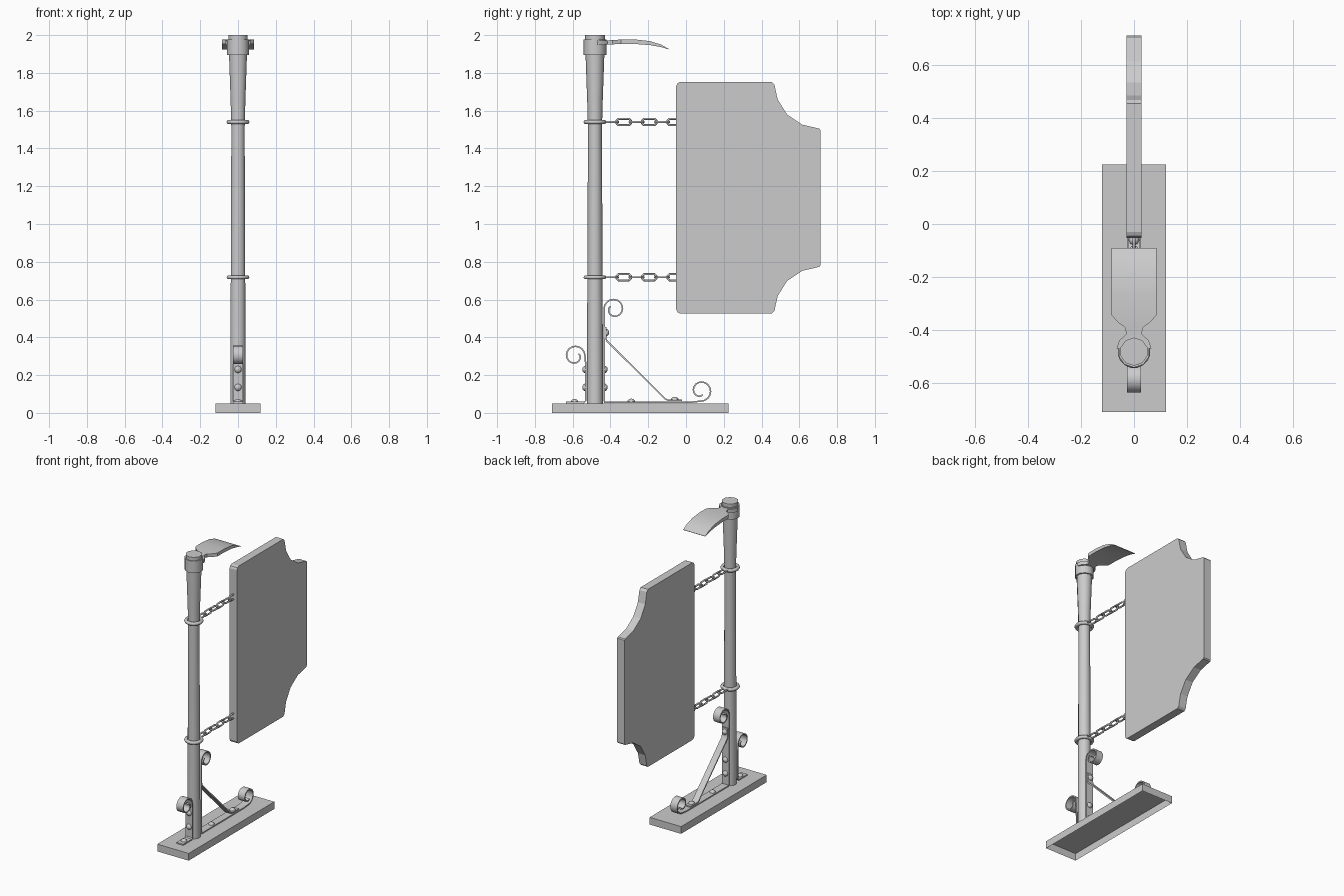
import bpy, bmesh
from math import sin, cos, pi, radians
from mathutils import Vector

if "Cube" in bpy.data.objects:
    bpy.data.objects.remove(bpy.data.objects["Cube"])

POLE_Y = -0.482


def make(name, verts, faces, smooth=None):
    me = bpy.data.meshes.new(name)
    me.from_pydata([tuple(v) for v in verts], [], faces)
    bm = bmesh.new()
    bm.from_mesh(me)
    bmesh.ops.recalc_face_normals(bm, faces=bm.faces)
    bm.to_mesh(me)
    bm.free()
    if smooth:
        me.shade_smooth()
        me.set_sharp_from_angle(angle=radians(smooth))
    ob = bpy.data.objects.new(name, me)
    bpy.context.collection.objects.link(ob)
    return ob


def lathe(name, profile, center, axis=(0, 0, 1), n=10, smooth=40):
    """Revolve (radius, height) points about an axis, closing both ends."""
    q = Vector((0, 0, 1)).rotation_difference(Vector(axis))
    verts = [Vector(center) + q @ Vector((r * cos(pi / 2 + 2 * pi * i / n), r * sin(pi / 2 + 2 * pi * i / n), h))
             for r, h in profile for i in range(n)]
    faces = [(k * n + i, k * n + (i + 1) % n, (k + 1) * n + (i + 1) % n, (k + 1) * n + i)
             for k in range(len(profile) - 1) for i in range(n)]
    last = (len(profile) - 1) * n
    faces += [list(range(n)), [last + i for i in range(n)]]
    return make(name, verts, faces, smooth)


def loop(name, center, R, half, r, vertical=False, segs=12, sides=6):
    """Round ring, or a chain link when half > 0 (straight part along y)."""
    verts, c = [], Vector(center)
    side = Vector((0, 0, 1)) if vertical else Vector((1, 0, 0))
    b = Vector((1, 0, 0)) if vertical else Vector((0, 0, 1))
    for i in range(segs):
        a = 2 * pi * (i + 0.5) / segs
        n = Vector((0, cos(a), 0)) + side * sin(a)
        p = c + n * R + Vector((0, half if cos(a) > 0 else -half, 0))
        for j in range(sides):
            t = 2 * pi * j / sides
            verts.append(p + (n * cos(t) + b * sin(t)) * r)
    faces = [(i * sides + j, i * sides + (j + 1) % sides,
              (i + 1) % segs * sides + (j + 1) % sides, (i + 1) % segs * sides + j)
             for i in range(segs) for j in range(sides)]
    return make(name, verts, faces, 65)


def extrude(name, outline, w, smooth=None):
    """Extrude a (y, z) outline to +-w in x."""
    n = len(outline)
    verts = [(x, y, z) for x in (-w, w) for y, z in outline]
    faces = [list(range(n)), [n + i for i in range(n)]]
    faces += [(i, (i + 1) % n, n + (i + 1) % n, n + i) for i in range(n)]
    return make(name, verts, faces, smooth)


def ribbon(name, path, w=0.026, t=0.008):
    """Flat iron strip following a (y, z) path."""
    pts = [Vector(p) for p in path]
    verts, m = [], len(pts)
    for i, p in enumerate(pts):
        d = (pts[min(i + 1, m - 1)] - pts[max(i - 1, 0)]).normalized()
        nrm = Vector((-d.y, d.x)) * t / 2
        for x, s in ((-w, 1), (w, 1), (w, -1), (-w, -1)):
            q = p + nrm * s
            verts.append((x, q.x, q.y))
    faces = [(k * 4 + i, k * 4 + (i + 1) % 4, k * 4 + 4 + (i + 1) % 4, k * 4 + 4 + i)
             for k in range(m - 1) for i in range(4)]
    faces += [(0, 1, 2, 3), tuple(4 * m - 4 + i for i in range(4))]
    return make(name, verts, faces, 40)


def curl(cy, cz, start, sweep, r0=0.05, r1=0.022, n=18):
    out = []
    for i in range(n + 1):
        f = i / n
        a = radians(start + sweep * f)
        r = r0 + (r1 - r0) * f ** 2
        out.append((cy + r * cos(a), cz + r * sin(a)))
    return out


def bolt(name, center, axis):
    lathe(name, [(0.02, -0.002), (0.019, 0.005), (0.012, 0.012), (0.004, 0.015)], center, axis, 8, 50)


# Base: shallow box, open underneath
y0, y1 = -0.71, 0.225
base = [(x, y, z) for z in (0, 0.05) for x, y in ((-0.12, y0), (0.12, y0), (0.12, y1), (-0.12, y1))]
make("base", base, [(0, 1, 5, 4), (1, 2, 6, 5), (2, 3, 7, 6), (3, 0, 4, 7), (4, 5, 6, 7)])

# Pole with flared top, collar and end
lathe("pole", [(0.043, 0.05), (0.037, 1.5), (0.041, 1.65), (0.05, 1.9), (0.053, 1.975), (0.053, 2.0)],
      (0, POLE_Y, 0))
lathe("pole_collar", [(0.06, 1.895), (0.06, 1.977)], (0, POLE_Y, 0))

# Hood: tapering curved plate, necked where it grips the collar
stations = [(-0.47, 0.066, 1.972, 1.948), (-0.44, 0.056, 1.972, 1.948), (-0.415, 0.028, 1.972, 1.95),
            (-0.39, 0.035, 1.974, 1.951), (-0.37, 0.062, 1.975, 1.952), (-0.345, 0.084, 1.976, 1.953),
            (-0.27, 0.085, 1.977, 1.953), (-0.19, 0.085, 1.968, 1.947), (-0.13, 0.085, 1.949, 1.936),
            (-0.09, 0.085, 1.926, 1.924)]
hv = [v for y, w, zt, zb in stations for v in ((-w, y, zt), (w, y, zt), (w, y, zb), (-w, y, zb))]
hf = [(k * 4 + i, k * 4 + (i + 1) % 4, k * 4 + 4 + (i + 1) % 4, k * 4 + 4 + i)
      for k in range(len(stations) - 1) for i in range(4)]
e = 4 * len(stations) - 4
make("hood", hv, hf + [(0, 1, 2, 3), (e, e + 1, e + 2, e + 3)], 30)

# Sign board: upper half outline mirrored about its middle height
mid = 1.139
upper = [(0.705, 1.505), (0.615, 1.526), (0.535, 1.58), (0.485, 1.66), (0.468, 1.738), (0.455, 1.752),
         (-0.03, 1.752), (-0.045, 1.745), (-0.052, 1.73)]
upper = [(0.711, 1.498)] + upper
extrude("sign_board", upper + [(y, 2 * mid - z) for y, z in reversed(upper)], 0.028)

# Rings round the pole and chains holding the board
for label, z in (("lower", 0.718), ("upper", 1.54)):
    loop(f"{label}_ring", (0, POLE_Y, z), 0.05, 0, 0.012, segs=16)
    for i in range(6):
        loop(f"{label}_chain_link_{i + 1}", (0, -0.397 + 0.0675 * i, z), 0.018, 0.021, 0.006,
             vertical=i % 2 == 1, segs=8)

# Iron brackets: scrolls and braces
ribbon("front_scroll", [(-0.635, 0.055), (-0.54, 0.055), (-0.53, 0.065), (-0.53, 0.16), (-0.531, 0.26)]
       + curl(-0.587, 0.302, 0, 390, 0.052))
ribbon("back_scroll", [(-0.434, 0.06), (-0.434, 0.3), (-0.434, 0.5)] + curl(-0.382, 0.55, 180, -400, 0.052))
ribbon("floor_scroll", [(-0.434, 0.056), (-0.2, 0.056), (0.03, 0.057)] + curl(0.078, 0.116, -90, 390, 0.054))
ribbon("diagonal_brace", [(-0.426, 0.455), (-0.426, 0.4), (-0.42, 0.382), (-0.11, 0.074), (-0.092, 0.066),
                          (-0.02, 0.066)], 0.022)

# Bolts
for i, z in enumerate((0.135, 0.23)):
    bolt(f"front_bolt_{i + 1}", (0, -0.534, z), (0, -1, 0))
    bolt(f"back_bolt_{i + 1}", (0, -0.430, z), (0, 1, 0))
bolt("brace_top_bolt", (0, -0.422, 0.425), (0, 1, 0))
for i, (y, z) in enumerate(((-0.59, 0.059), (-0.29, 0.06), (-0.06, 0.07))):
    bolt(f"floor_bolt_{i + 1}", (0, y, z), (0, 0, 1))
